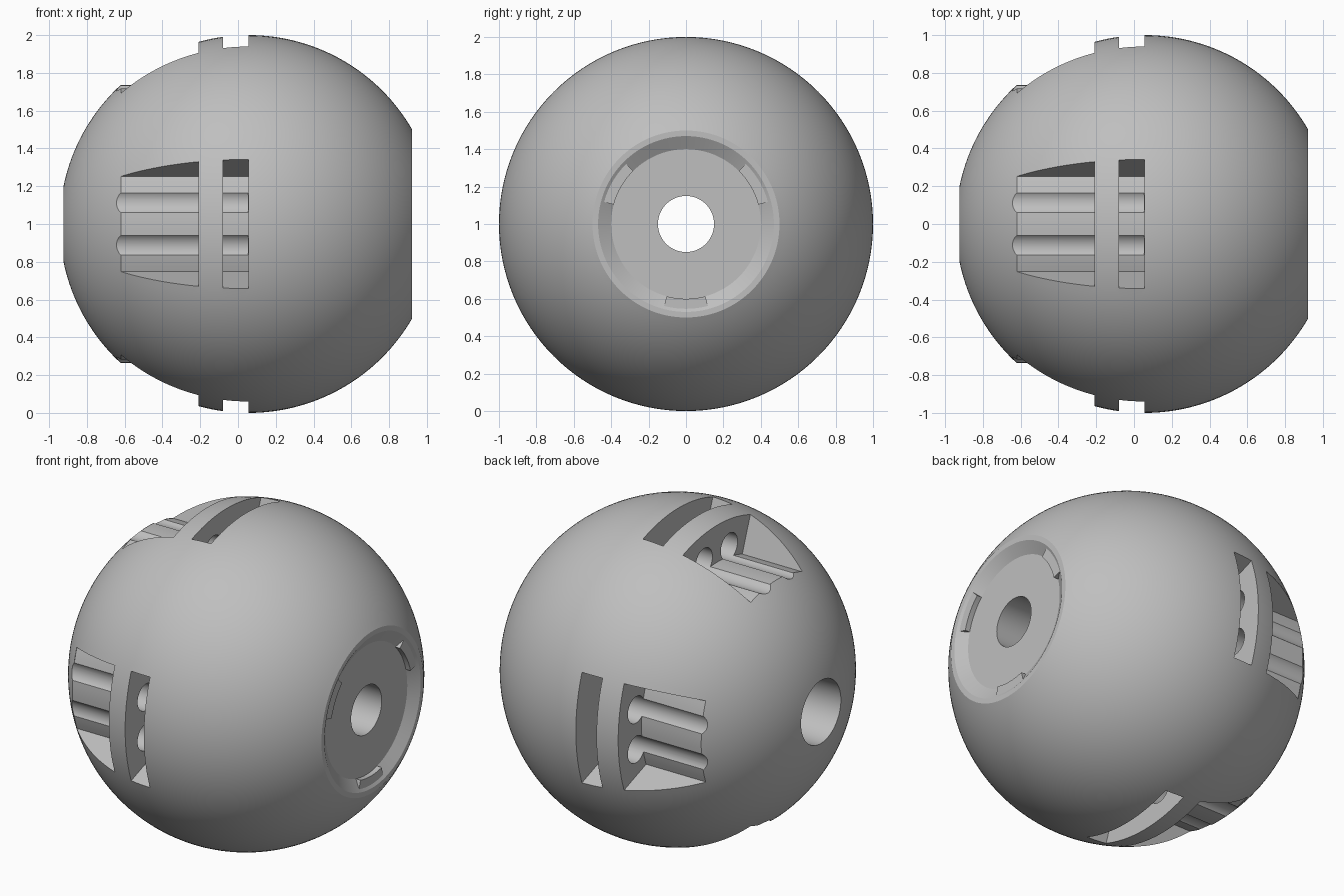
import bpy, bmesh
from math import sin, cos, pi, radians, sqrt, acos
from mathutils import Matrix, Vector

cube = bpy.data.objects.get("Cube")
if cube:
    bpy.data.objects.remove(cube, do_unlink=True)

CENTRE = Vector((0.056, 0, 1))   # centre of the ball

grey = bpy.data.materials.new("mid grey")
grey.use_nodes = True
COLOUR = (0.52, 0.52, 0.52, 1)
grey.diffuse_color = COLOUR
grey.node_tree.nodes["Principled BSDF"].inputs["Base Color"].default_value = COLOUR


def make_object(name, bm):
    bmesh.ops.recalc_face_normals(bm, faces=bm.faces)
    mesh = bpy.data.meshes.new(name)
    bm.to_mesh(mesh)
    bm.free()
    mesh.materials.append(grey)
    obj = bpy.data.objects.new(name, mesh)
    bpy.context.collection.objects.link(obj)
    return obj


def revolve(bm, profile, start, sweep, steps):
    """Turn a closed (x, radius) profile about the ball's x axis."""
    full = sweep >= 2 * pi - 1e-6
    rings = []
    for i in range(steps if full else steps + 1):
        a = start + sweep * i / steps
        rings.append([bm.verts.new((x, r * sin(a), 1 + r * cos(a))) for x, r in profile])
    n = len(profile)
    for i in range(steps):
        a, b = rings[i], rings[(i + 1) % len(rings)]
        for j in range(n):
            k = (j + 1) % n
            bm.faces.new((a[j], a[k], b[k], b[j]))
    if not full:
        bm.faces.new(rings[0])
        bm.faces.new(rings[-1][::-1])


def box_profile(x0, x1, r0, r1):
    return [(x0, r0), (x1, r0), (x1, r1), (x0, r1)]


# Ball with a through bore and a shallow dished end
first, last = radians(30), pi - acos(sqrt(1 - 0.195 ** 2))
ARC = 72
profile = []
for i in range(ARC + 1):
    t = first + (last - first) * i / ARC
    profile.append((CENTRE.x + cos(t), sin(t)))
profile += [(0.88, 0.15), (0.88, 0.40), (0.922, 0.47)]
bm = bmesh.new()
revolve(bm, profile, 0, 2 * pi, 128)
ball = make_object("ball_body", bm)

# Cutters: two radial pockets on each of the four sides
bm = bmesh.new()
for side in range(4):
    for x0, x1 in ((-0.62, -0.21), (-0.08, 0.055)):
        revolve(bm, box_profile(x0, x1, 0.735, 1.2),
                side * pi / 2 - radians(20), radians(40), 16)
pockets = make_object("pocket_cutter", bm)

# Cutters: a pair of bolt channels through each set of pockets
bm = bmesh.new()
for side in range(4):
    turn = Matrix.Rotation(side * pi / 2, 4, 'X')
    for y in (-0.123, 0.123):
        x0, x1 = -0.8, 0.054
        place = (Matrix.Translation((0, 0, 1)) @ turn
                 @ Matrix.Translation(((x0 + x1) / 2, y, 0.787))
                 @ Matrix.Rotation(pi / 2, 4, 'Y'))
        bmesh.ops.create_cone(bm, cap_ends=True, segments=40, radius1=0.082,
                              radius2=0.082, depth=x1 - x0, matrix=place)
channels = make_object("channel_cutter", bm)

bpy.context.view_layer.objects.active = ball
for cutter in (pockets, channels):
    cutter.hide_render = True
    mod = ball.modifiers.new(cutter.name, 'BOOLEAN')
    mod.operation = 'DIFFERENCE'
    mod.solver = 'EXACT'
    mod.object = cutter
    bpy.ops.object.modifier_apply(modifier=mod.name)
    bpy.data.objects.remove(cutter, do_unlink=True)

# Three locating tabs between the slots of the dished end
bm = bmesh.new()
for k in range(3):
    revolve(bm, box_profile(0.86, 0.912, 0.40, 0.475),
            radians(60 + 120 * k - 15), radians(30), 12)
tabs = make_object("end_tabs", bm)

# Smooth curved faces, crisp edges
for obj in (ball, tabs):
    bpy.ops.object.select_all(action='DESELECT')
    obj.select_set(True)
    bpy.context.view_layer.objects.active = obj
    bpy.ops.object.shade_smooth_by_angle(angle=radians(25))
